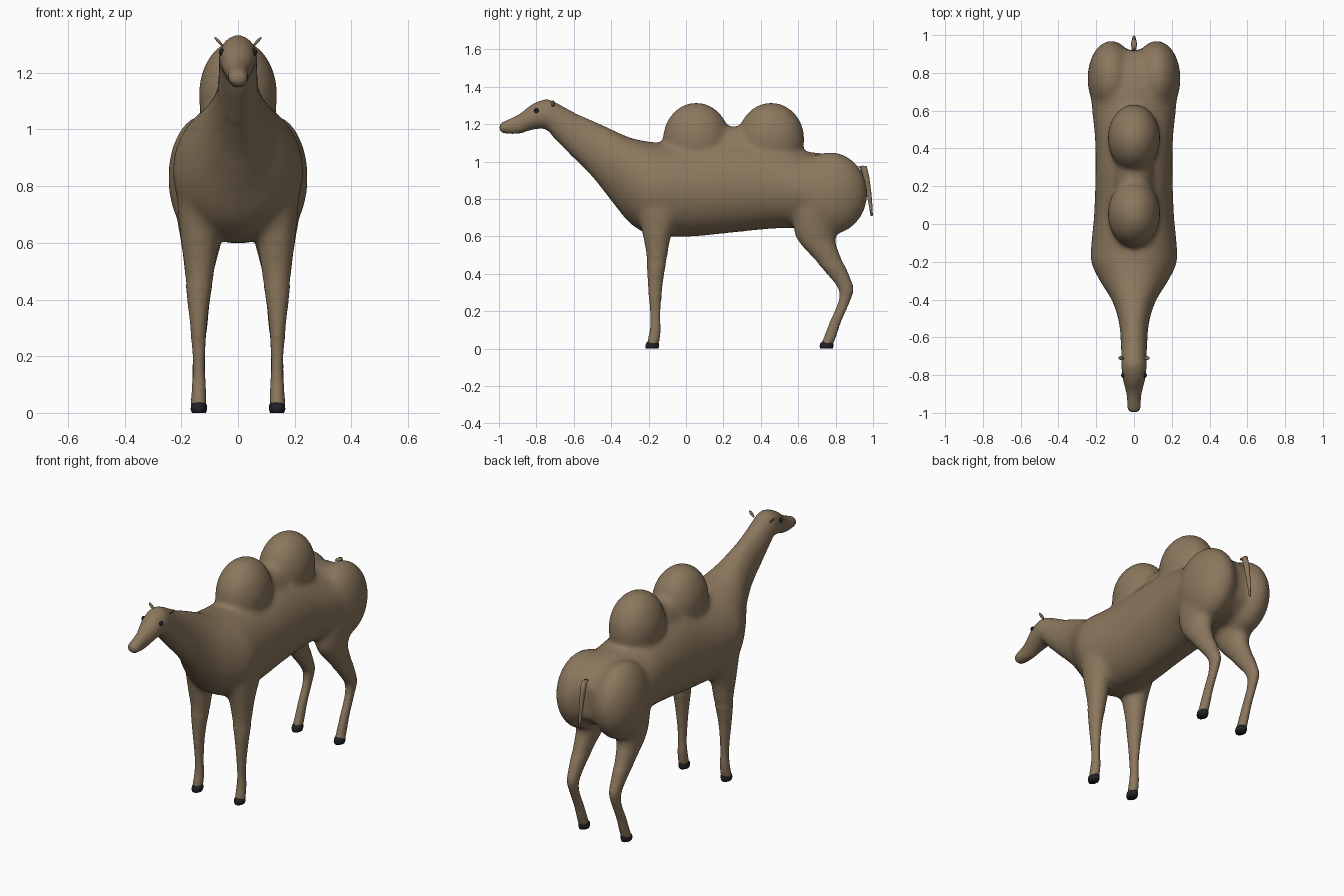
import bpy, bmesh, math
from mathutils import Vector, Matrix

if "Cube" in bpy.data.objects:
    bpy.data.objects.remove(bpy.data.objects["Cube"])


def material(name, color):
    m = bpy.data.materials.new(name)
    m.diffuse_color = (*color, 1)
    m.use_nodes = True
    m.node_tree.nodes["Principled BSDF"].inputs["Base Color"].default_value = m.diffuse_color
    return m


FUR = material("brown fur", (0.26, 0.185, 0.11))
DARK = material("dark hoof", (0.015, 0.015, 0.017))


def resample(rows, n=5):
    """Catmull-Rom interpolation of rows of numbers."""
    out = []
    for i in range(len(rows) - 1):
        a, b, c, d = (Vector(rows[max(0, min(len(rows) - 1, k))]) for k in range(i - 1, i + 3))
        for s in range(n):
            t = s / n
            out.append(0.5 * (2 * b + (c - a) * t + (2 * a - 5 * b + 4 * c - d) * t * t
                              + (3 * b - a - 3 * c + d) * t ** 3))
    return out + [Vector(rows[-1])]


def loft(bm, rings, sides=32):
    """Rings are (centre, half axis u, half axis v)."""
    loops = []
    for c, u, v in rings:
        loops.append([bm.verts.new(c + u * math.cos(a) + v * math.sin(a))
                      for a in (2 * math.pi * k / sides for k in range(sides))])
    for p, q in zip(loops, loops[1:]):
        for k in range(sides):
            j = (k + 1) % sides
            bm.faces.new((p[k], p[j], q[j], q[k]))
    bm.faces.new(loops[0][::-1])
    bm.faces.new(loops[-1])


def ellipsoid(bm, centre, radii, rot=Matrix()):
    bmesh.ops.create_uvsphere(bm, u_segments=24, v_segments=16, radius=1,
                              matrix=Matrix.Translation(centre) @ rot @ Matrix.Diagonal((*radii, 1)))


def make(name, bm, mat):
    bmesh.ops.recalc_face_normals(bm, faces=bm.faces[:])
    me = bpy.data.meshes.new(name)
    bm.to_mesh(me)
    bm.free()
    me.materials.append(mat)
    me.polygons.foreach_set("use_smooth", [True] * len(me.polygons))
    ob = bpy.data.objects.new(name, me)
    bpy.context.collection.objects.link(ob)
    return ob


# Trunk, neck and head: y, top z, bottom z, half width
TRUNK = [(-0.998, 1.20, 1.17, 0.018), (-0.98, 1.213, 1.152, 0.034), (-0.9, 1.25, 1.147, 0.04),
         (-0.82, 1.308, 1.17, 0.06), (-0.75, 1.333, 1.172, 0.067), (-0.7, 1.318, 1.12, 0.067),
         (-0.6, 1.265, 1.018, 0.072), (-0.5, 1.222, 0.915, 0.085), (-0.4, 1.175, 0.79, 0.12),
         (-0.3, 1.13, 0.67, 0.182), (-0.2, 1.108, 0.61, 0.228), (-0.1, 1.1, 0.597, 0.226),
         (0.05, 1.1, 0.6, 0.212), (0.25, 1.12, 0.62, 0.205), (0.45, 1.1, 0.64, 0.207),
         (0.6, 1.06, 0.645, 0.222), (0.75, 1.04, 0.65, 0.23), (0.85, 1.0, 0.68, 0.2),
         (0.92, 0.93, 0.74, 0.12)]
# Legs: z, y front, y back, x inner, x outer
FRONT_LEG = [(0.74, -0.26, -0.02, 0.05, 0.215), (0.6, -0.23, -0.08, 0.07, 0.2),
             (0.5, -0.212, -0.098, 0.083, 0.188), (0.4, -0.206, -0.118, 0.1, 0.178),
             (0.3, -0.2, -0.13, 0.112, 0.167), (0.17, -0.19, -0.138, 0.118, 0.158),
             (0.1, -0.193, -0.135, 0.114, 0.162), (0.02, -0.21, -0.147, 0.112, 0.165)]
HIND_LEG = [(0.74, 0.57, 0.87, 0.03, 0.225), (0.6, 0.585, 0.8, 0.06, 0.2),
            (0.5, 0.665, 0.825, 0.085, 0.188), (0.4, 0.755, 0.868, 0.1, 0.175),
            (0.32, 0.815, 0.895, 0.108, 0.167), (0.25, 0.815, 0.875, 0.115, 0.16),
            (0.15, 0.772, 0.831, 0.116, 0.16), (0.08, 0.745, 0.807, 0.114, 0.162),
            (0.02, 0.722, 0.785, 0.112, 0.165)]


def leg_rings(rows, side):
    return [(Vector((side * (xi + xo) / 2, (y0 + y1) / 2, z)),
             Vector(((xo - xi) / 2, 0, 0)), Vector((0, (y1 - y0) / 2, 0)))
            for z, y0, y1, xi, xo in rows]


# Body: all overlapping volumes, later fused into one skin
bm = bmesh.new()
loft(bm, [(Vector((0, y, (t + b) / 2)), Vector((w, 0, 0)), Vector((0, 0, (t - b) / 2)))
          for y, t, b, w in resample(TRUNK)])
for s in (-1, 1):
    for leg in (FRONT_LEG, HIND_LEG):
        # Widen slightly to offset the later smoothing
        rows = [(z, a - 0.002, b + 0.002, c - 0.002, d + 0.002) for z, a, b, c, d in resample(leg)]
        loft(bm, leg_rings(rows, s), 24)
    ellipsoid(bm, (s * 0.12, 0.77, 0.83), (0.127, 0.202, 0.222))     # haunch
for y in (0.055, 0.455):
    ellipsoid(bm, (0, y, 1.12), (0.14, 0.18, 0.197))                 # hump
ellipsoid(bm, (0, 0.25, 1.04), (0.11, 0.2, 0.15))                    # saddle between humps
body = make("body", bm, FUR)
mod = body.modifiers.new("fuse", 'REMESH')
mod.mode = 'VOXEL'
mod.voxel_size = 0.011
mod.use_smooth_shade = True
bpy.context.view_layer.objects.active = body
body.select_set(True)
bpy.ops.object.modifier_apply(modifier=mod.name)

# Blend the joints strongly on the trunk, lightly on head and lower legs
bm = bmesh.new()
bm.from_mesh(body.data)
trunk = [v for v in bm.verts if v.co.z > 0.45 and v.co.y > -0.6]
for verts, n in ((bm.verts[:], 3), (trunk, 14)):
    for _ in range(n):
        bmesh.ops.smooth_vert(bm, verts=verts, factor=0.5, use_axis_x=True, use_axis_y=True, use_axis_z=True)
for f in bm.faces:
    f.smooth = True
    f.material_index = 0
bm.to_mesh(body.data)
bm.free()
if not body.data.materials:
    body.data.materials.append(FUR)

for s, label in ((-1, "right"), (1, "left")):
    # Hooves
    for part, y in (("front", -0.181), ("hind", 0.751)):
        bm = bmesh.new()
        loft(bm, [(Vector((s * 0.138, y + dy, z)), Vector((rx, 0, 0)), Vector((0, ry, 0)))
                  for z, rx, ry, dy in ((0, 0.025, 0.034, 0), (0.012, 0.029, 0.037, 0),
                                        (0.028, 0.028, 0.035, 0.002), (0.042, 0.02, 0.022, 0.004))], 16)
        make(f"{label}_{part}_hoof", bm, DARK)
    # Eye
    bm = bmesh.new()
    ellipsoid(bm, (s * 0.058, -0.8, 1.273), (0.01, 0.013, 0.013))
    make(f"{label}_eye", bm, DARK)
    # Ear
    bm = bmesh.new()
    ellipsoid(bm, (s * 0.068, -0.71, 1.31), (0.005, 0.01, 0.022), Matrix.Rotation(s * 0.75, 4, 'Y'))
    make(f"{label}_ear", bm, FUR)

# Tail
bm = bmesh.new()
TAIL = [(0.93, 0.975, 0.016), (0.948, 0.972, 0.018), (0.962, 0.92, 0.017), (0.978, 0.83, 0.013),
        (0.988, 0.76, 0.009), (0.993, 0.71, 0.006)]
loft(bm, [(Vector((0, y, z)), Vector((r * 0.85, 0, 0)), Vector((0, r, 0.2 * r))) for y, z, r in TAIL], 12)
make("tail", bm, FUR)
